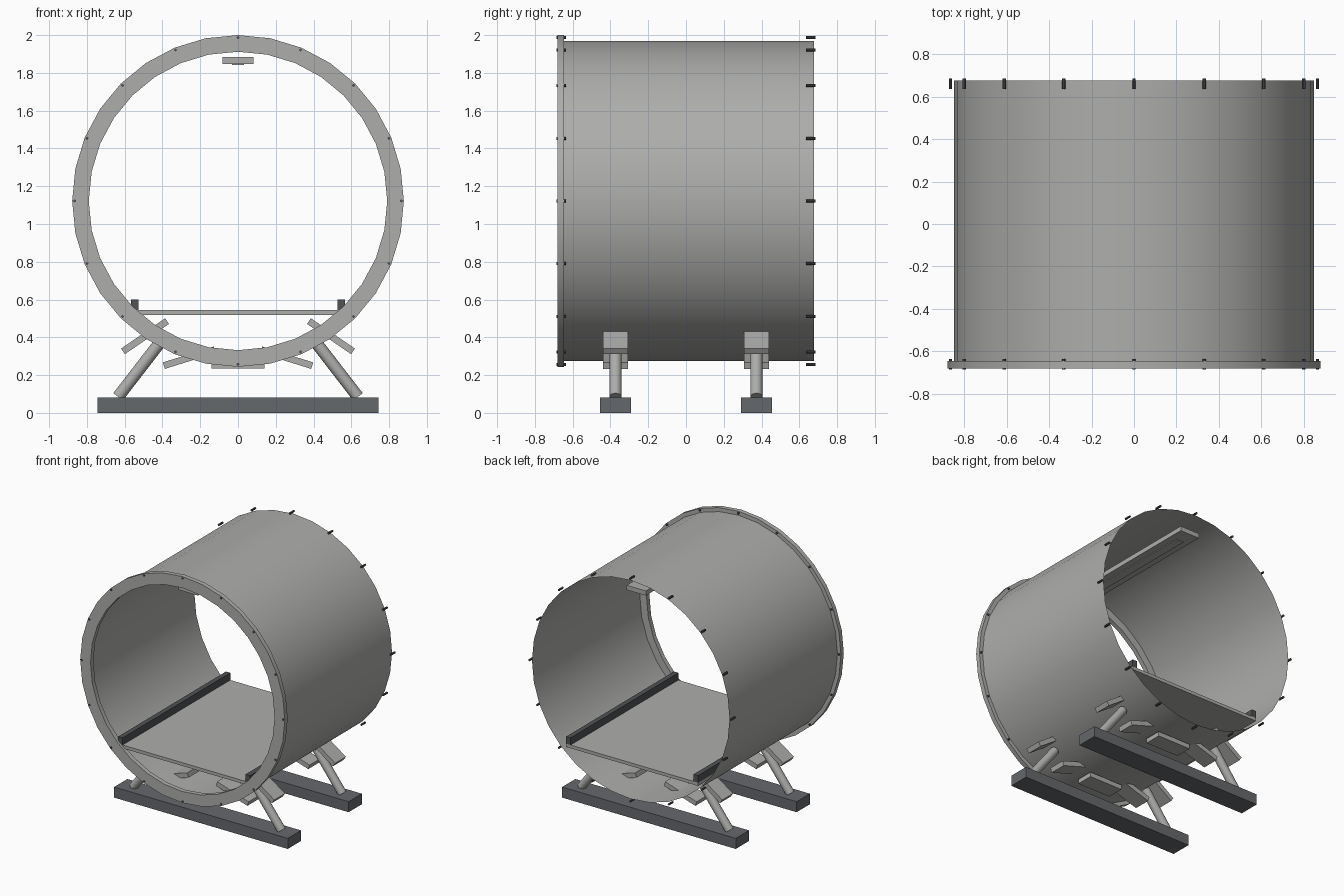
import bpy
import bmesh
from math import sin, cos, pi, radians
from mathutils import Vector, Matrix

cube = bpy.data.objects.get("Cube")
if cube:
    bpy.data.objects.remove(cube)


def material(name, rgb):
    m = bpy.data.materials.new(name)
    m.use_nodes = True
    col = (*rgb, 1)
    m.diffuse_color = col
    m.node_tree.nodes["Principled BSDF"].inputs["Base Color"].default_value = col
    return m


light_grey = material("light grey", (0.42, 0.42, 0.41))
dark_grey = material("dark grey", (0.13, 0.14, 0.15))
charcoal = material("charcoal", (0.08, 0.085, 0.09))

CENTRE_Z = 1.122
SIDES = 32


def add_object(name, bm, mat, smooth=False):
    mesh = bpy.data.meshes.new(name)
    bm.to_mesh(mesh)
    bm.free()
    mesh.materials.append(mat)
    obj = bpy.data.objects.new(name, mesh)
    bpy.context.collection.objects.link(obj)
    if smooth:
        bpy.ops.object.select_all(action="DESELECT")
        obj.select_set(True)
        bpy.context.view_layer.objects.active = obj
        bpy.ops.object.shade_smooth_by_angle(angle=radians(30))
    return obj


def box(name, centre, size, mat, tilt=0):
    bm = bmesh.new()
    place = Matrix.Translation(centre) @ Matrix.Rotation(tilt, 4, "Y")
    bmesh.ops.create_cube(bm, size=1, matrix=place @ Matrix.Diagonal((*size, 1)))
    return add_object(name, bm, mat)


def rod(name, start, end, radius, sides, mat):
    start, end = Vector(start), Vector(end)
    axis = end - start
    turn = axis.to_track_quat("Z", "Y").to_matrix().to_4x4()
    bm = bmesh.new()
    bmesh.ops.create_cone(bm, cap_ends=True, segments=sides, radius1=radius,
                          radius2=radius, depth=axis.length,
                          matrix=Matrix.Translation((start + end) / 2) @ turn)
    return add_object(name, bm, mat, True)


def revolve(name, profile, closed, mat):
    """Sweep (radius, y) points round the lengthwise axis."""
    bm = bmesh.new()
    rings = [[bm.verts.new((r * sin(2 * pi * i / SIDES), y,
                            CENTRE_Z + r * cos(2 * pi * i / SIDES)))
              for i in range(SIDES)] for r, y in profile]
    pairs = list(zip(rings, rings[1:]))
    if closed:
        pairs.append((rings[-1], rings[0]))
    for a, b in pairs:
        for i in range(SIDES):
            j = (i + 1) % SIDES
            bm.faces.new((a[i], b[i], b[j], a[j]))
    # outward faces on the sheet and on the closed ring alike
    bmesh.ops.recalc_face_normals(bm, faces=bm.faces)
    return add_object(name, bm, mat, True)


# Thin open shell and the front flange ring
revolve("shell", [(0.848, -0.66), (0.848, 0.677)], False, light_grey)
revolve("front_flange", [(0.878, -0.68), (0.878, -0.645),
                         (0.79, -0.645), (0.79, -0.68)], True, light_grey)

# Rings of bolts at both ends
for end, y in (("front", -0.661), ("back", 0.661)):
    for i in range(16):
        a = 2 * pi * i / 16
        x, z = 0.865 * sin(a), CENTRE_Z + 0.865 * cos(a)
        rod(f"{end}_bolt_{i + 1}", (x, y - 0.025, z), (x, y + 0.025, z),
            0.008, 8, charcoal)

# Floor with a kerb rail on each side
box("floor", (0, 0, 0.532), (1.13, 1.32, 0.025), light_grey)
for side, s in (("left", 1), ("right", -1)):
    box(f"{side}_rail", (s * 0.547, 0, 0.572), (0.038, 1.32, 0.056), charcoal)

# Ceiling light bar and its lens
box("light_bar", (0, 0, 1.866), (0.165, 1.22, 0.036), light_grey)
box("light_lens", (0, 0, 1.846), (0.065, 1.0, 0.008), light_grey)

# Two cradles: base beam, tilted pads and slanted struts
for end, y in (("front", -0.373), ("back", 0.373)):
    box(f"{end}_base_beam", (0, y, 0.041), (1.49, 0.162, 0.082), dark_grey)
    for i in range(-2, 3):
        a = radians(17.25) * i
        centre = (0.869 * sin(a), y, CENTRE_Z - 0.869 * cos(a))
        box(f"{end}_pad_{i + 3}", centre, (0.283, 0.132, 0.036), light_grey, a)
    for side, s in (("left", 1), ("right", -1)):
        rod(f"{end}_{side}_strut", (s * 0.635, y, 0.085), (s * 0.415, y, 0.37),
            0.032, 16, light_grey)
